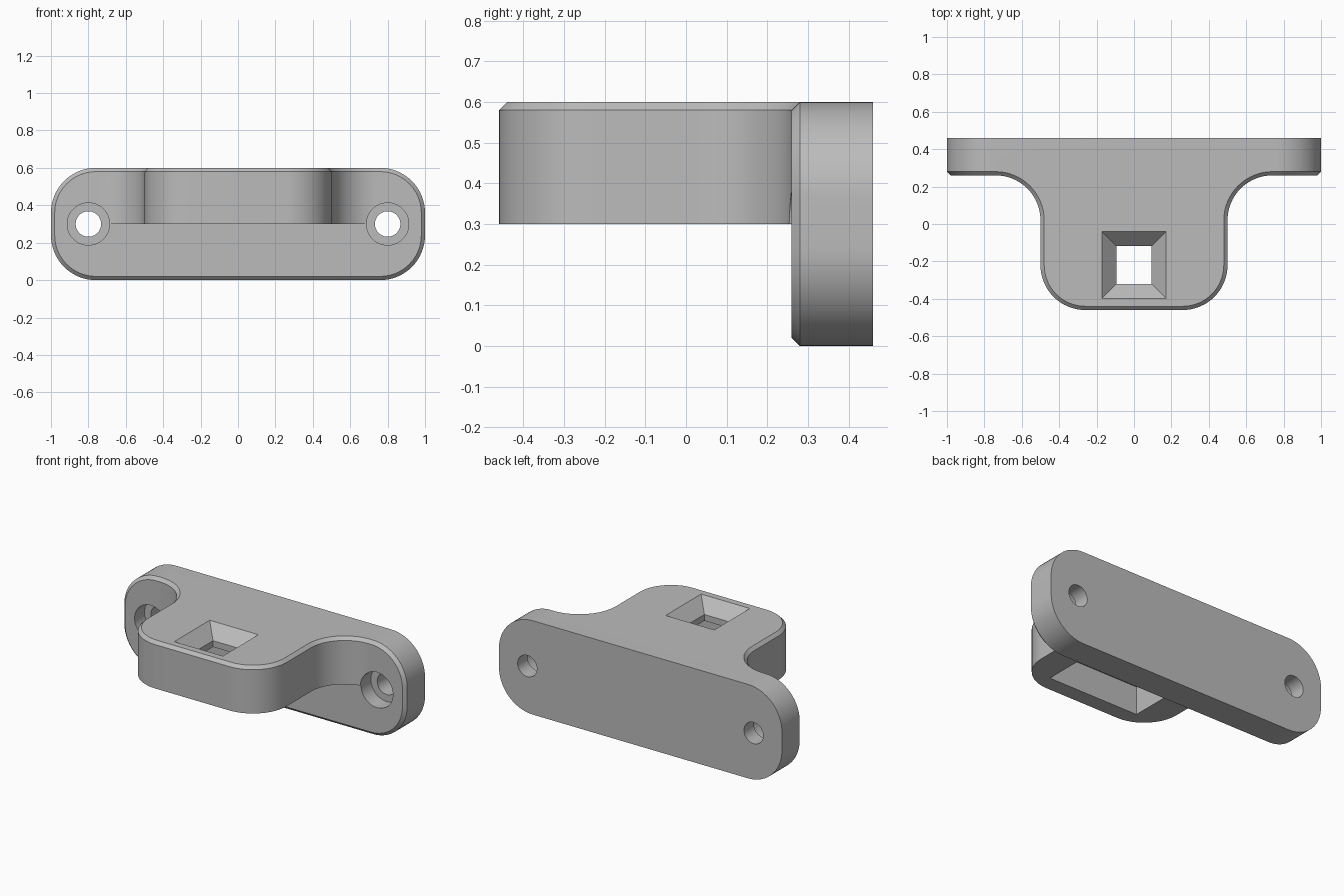
import bpy
import bmesh
from math import cos, sin, pi, radians

cube = bpy.data.objects.get("Cube")
if cube:
    bpy.data.objects.remove(cube, do_unlink=True)

grey = bpy.data.materials.new("plain_grey")
grey.use_nodes = True
GREY = (0.5, 0.5, 0.5, 1)
grey.diffuse_color = GREY
grey.node_tree.nodes["Principled BSDF"].inputs["Base Color"].default_value = GREY

RADIUS, CHAMFER, STEPS = 0.24, 0.02, 16


def loft(name, rings):
    """Closed solid through a stack of matching rings of points."""
    bm = bmesh.new()
    loops = [[bm.verts.new(p) for p in ring] for ring in rings]
    for low, high in zip(loops, loops[1:]):
        for i in range(len(low)):
            j = (i + 1) % len(low)
            bm.faces.new((low[i], low[j], high[j], high[i]))
    bm.faces.new(loops[0][::-1])
    bm.faces.new(loops[-1])
    bmesh.ops.recalc_face_normals(bm, faces=bm.faces)
    mesh = bpy.data.meshes.new(name)
    bm.to_mesh(mesh)
    bm.free()
    mesh.materials.append(grey)
    obj = bpy.data.objects.new(name, mesh)
    bpy.context.collection.objects.link(obj)
    return obj


def arc(cx, cy, r, start, end, steps=STEPS):
    angles = [radians(start + (end - start) * i / steps) for i in range(steps + 1)]
    return [(cx + r * cos(a), cy + r * sin(a)) for a in angles]


def plate_ring(y, inset):
    r, x, z = RADIUS - inset, 1 - RADIUS, 0.3 - RADIUS
    corners = [(x, z, 0), (-x, z, 90), (-x, -z, 180), (x, -z, 270)]
    return [(px, y, pz + 0.3) for cx, cz, a in corners
            for px, pz in arc(cx, cz, r, a, a + 90)]


def shelf_ring(z, inset):
    # right half: front corner, then the hollow fillet running into the plate
    half = arc(0.26, -0.22, RADIUS - inset, 270, 360)
    half += arc(0.74, 0.02, RADIUS + inset, 180, 90)
    half.append((0.74, 0.36))
    mirrored = [(-x, y) for x, y in reversed(half)]
    return [(x, y, z) for x, y in half + mirrored]


def rectangle(x, y0, y1, z):
    return [(-x, y0, z), (x, y0, z), (x, y1, z), (-x, y1, z)]


def circle(x, y, r):
    return [(x + px, y, 0.3 + pz) for px, pz in arc(0, 0, r, 0, 360, 48)[:-1]]


def combine(target, other, operation):
    mod = target.modifiers.new(operation.lower(), 'BOOLEAN')
    mod.operation, mod.object, mod.solver = operation, other, 'EXACT'
    bpy.context.view_layer.objects.active = target
    bpy.ops.object.modifier_apply(modifier=mod.name)
    bpy.data.objects.remove(other, do_unlink=True)


# Wall plate with chamfered front rim, joined to the shelf
bracket = loft("bracket", [plate_ring(0.46, 0), plate_ring(0.28, 0),
                           plate_ring(0.26, CHAMFER)])
shelf = loft("shelf", [shelf_ring(0.3, 0), shelf_ring(0.58, 0),
                       shelf_ring(0.6, CHAMFER)])
combine(bracket, shelf, 'UNION')

# Counterbored screw holes
for side in (-1, 1):
    x = side * 0.8
    combine(bracket, loft("screw_hole", [
        circle(x, 0.1, 0.113), circle(x, 0.36, 0.113),
        circle(x, 0.36, 0.068), circle(x, 0.6, 0.068)]), 'DIFFERENCE')

# Wide pocket under the shelf
combine(bracket, loft("pocket", [rectangle(0.32, -0.36, -0.08, 0.2),
                                 rectangle(0.32, -0.36, -0.08, 0.48)]), 'DIFFERENCE')

# Square hole with a sloped funnel mouth
combine(bracket, loft("funnel", [
    rectangle(0.094, -0.32, -0.118, 0.4), rectangle(0.094, -0.32, -0.118, 0.52),
    rectangle(0.172, -0.398, -0.04, 0.6), rectangle(0.172, -0.398, -0.04, 0.7)]), 'DIFFERENCE')

bpy.ops.object.select_all(action='DESELECT')
bracket.select_set(True)
bpy.context.view_layer.objects.active = bracket
bpy.ops.object.shade_smooth_by_angle(angle=radians(25))
